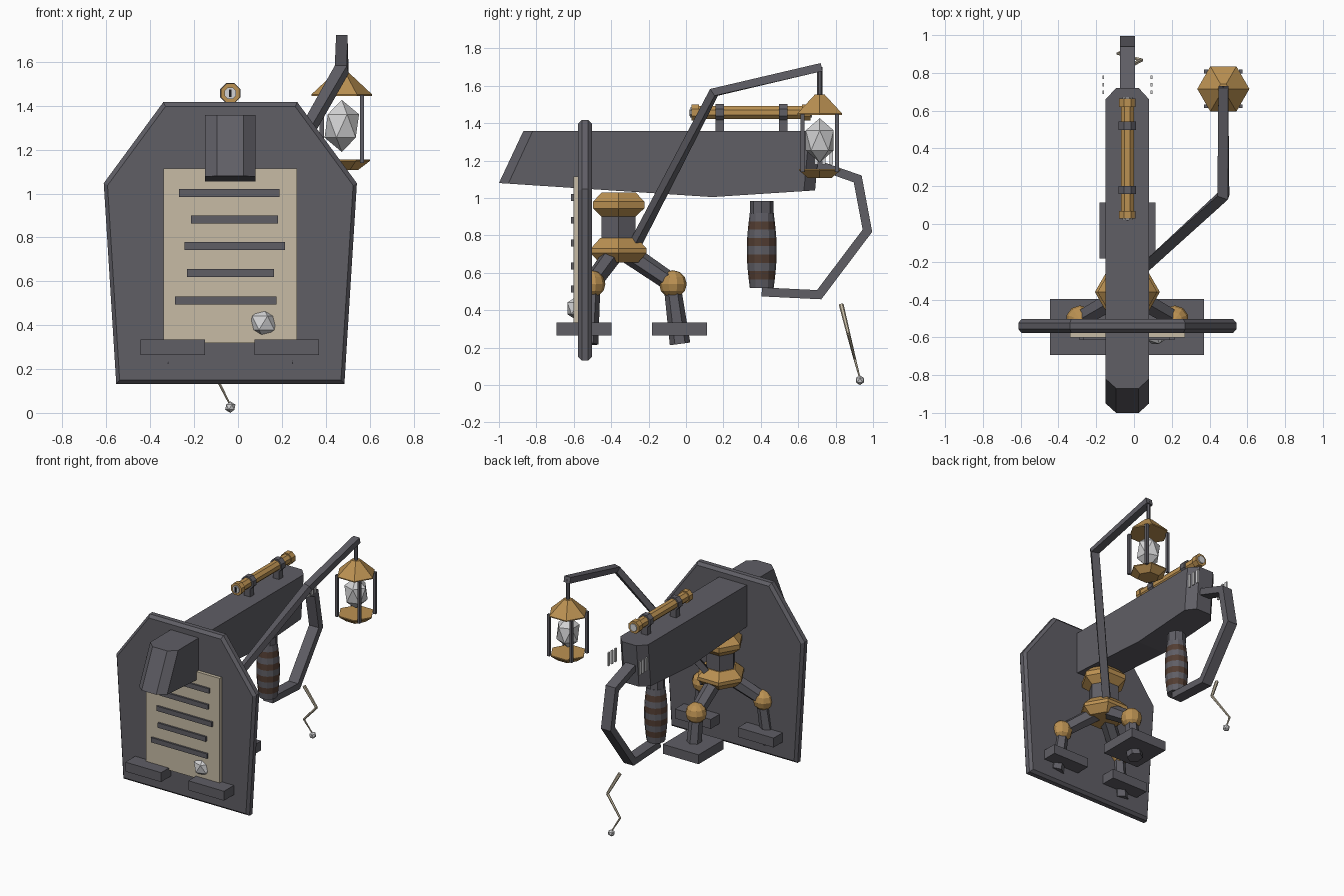
import bpy, bmesh, math
from mathutils import Vector

if "Cube" in bpy.data.objects:
    bpy.data.objects.remove(bpy.data.objects["Cube"])

CX = -0.035          # centre line of the mount


def material(name, rgb):
    m = bpy.data.materials.new(name)
    m.diffuse_color = (*rgb, 1)
    m.use_nodes = True
    m.node_tree.nodes["Principled BSDF"].inputs["Base Color"].default_value = m.diffuse_color
    return m


DARK = material("dark_metal", (0.115, 0.112, 0.13))
GOLD = material("brass", (0.50, 0.285, 0.085))
PAPER = material("parchment", (0.57, 0.50, 0.375))
PALE = material("pale_crystal", (0.65, 0.65, 0.66))
BROWN = material("brown_leather", (0.085, 0.047, 0.032))
BLACK = material("black", (0.01, 0.01, 0.012))


def finish(name, bm, *mats):
    bmesh.ops.recalc_face_normals(bm, faces=bm.faces)
    me = bpy.data.meshes.new(name)
    bm.to_mesh(me)
    bm.free()
    for m in mats:
        me.materials.append(m)
    ob = bpy.data.objects.new(name, me)
    bpy.context.collection.objects.link(ob)
    return ob


def loft(name, rings, *mats, rule=None):
    """Skin a list of equal-length point rings and cap both ends."""
    bm = bmesh.new()
    vs = [[bm.verts.new(p) for p in r] for r in rings]
    n = len(vs[0])
    for k, (a, b) in enumerate(zip(vs, vs[1:])):
        for i in range(n):
            j = (i + 1) % n
            f = bm.faces.new((a[i], a[j], b[j], b[i]))
            if rule:
                f.material_index = rule(k)
    bm.faces.new(vs[0][::-1])
    bm.faces.new(vs[-1])
    return finish(name, bm, *mats)


def lathe(name, x, y, profile, n, *mats, rule=None):
    """Upright n-sided turning from (radius, z) pairs."""
    ang = [2 * math.pi * i / n for i in range(n)]
    rings = [[(x + r * math.cos(a), y + r * math.sin(a), z) for a in ang] for r, z in profile]
    return loft(name, rings, *mats, rule=rule)


def rod(name, a, b, r1, r2, n, mat):
    """Straight n-sided rod between two points."""
    a, b = Vector(a), Vector(b)
    q = (b - a).to_track_quat('Z', 'Y')
    ring = [Vector((math.cos(t), math.sin(t), 0)) for t in
            (2 * math.pi * (i + 0.5) / n for i in range(n))]
    return loft(name, [[p + q @ (v * r) for v in ring] for p, r in ((a, r1), (b, r2))], mat)


def box(name, centre, size, mat):
    bm = bmesh.new()
    bmesh.ops.create_cube(bm, size=1)
    for v in bm.verts:
        v.co = Vector(c + s * k for c, s, k in zip(centre, size, v.co))
    return finish(name, bm, mat)


def gem(name, centre, r, mat, stretch=1.0):
    bm = bmesh.new()
    bmesh.ops.create_icosphere(bm, subdivisions=1, radius=r)
    for v in bm.verts:
        v.co = Vector((v.co.x, v.co.y, v.co.z * stretch)) + Vector(centre)
    return finish(name, bm, mat)


def sweep(name, path, ref, hu, hv, mat):
    """Mitred rectangular bar along a polyline."""
    pts, ref, rings = [Vector(p) for p in path], Vector(ref), []
    segs = [(b - a).normalized() for a, b in zip(pts, pts[1:])]
    for i, p in enumerate(pts):
        s0, s1 = segs[max(i - 1, 0)], segs[min(i, len(segs) - 1)]
        t = (s0 + s1).normalized()
        u = t.cross(ref).normalized()
        v = u.cross(t).normalized()
        k = 1 / max(t.dot(s0), 0.5)
        rings.append([p + u * hu * k * a + v * hv * b
                      for a, b in ((1, 1), (-1, 1), (-1, -1), (1, -1))])
    return loft(name, rings, mat)


# Main body: chamfered block with raked nose and a kinked underside
def body_plan(front, back):
    half = [(0.06, front), (0.115, front + 0.05), (0.115, 0.14), (0.115, back - 0.06), (0.06, back)]
    return half + [(-x, y) for x, y in reversed(half)]


def underside(y):
    return 1.005 + (0.075 * (0.14 - y) / 1.14 if y < 0.14 else 0.035 * (y - 0.14) / 0.54)


bm = bmesh.new()
low = [bm.verts.new((CX + x, y, underside(y))) for x, y in body_plan(-1.0, 0.69)]
top = [bm.verts.new((CX + x, y, 1.357)) for x, y in body_plan(-0.87, 0.72)]
for i in range(10):
    j = (i + 1) % 10
    bm.faces.new((low[i], low[j], top[j], top[i]))
bm.faces.new(top)
bm.faces.new([low[i] for i in (0, 1, 2, 7, 8, 9)])
bm.faces.new([low[i] for i in (2, 3, 4, 5, 6, 7)])
finish("body", bm, DARK)

# Shield with bevelled rim
outline = [(-0.52, 0.132), (0.52, 0.132), (0.577, 1.047), (0.305, 1.417), (-0.305, 1.417), (-0.577, 1.047)]
loft("shield", [[(CX + x * s, y, 0.72 + (z - 0.72) * s) for x, z in outline]
                for y, s in ((-0.577, 0.97), (-0.557, 1), (-0.523, 1), (-0.503, 0.97))], DARK)

# Parchment panel with slats and a stone
box("panel", (CX, -0.587, 0.717), (0.61, 0.028, 0.795), PAPER)
for x0, x1, z in ((-0.27, 0.19, 1.003), (-0.215, 0.182, 0.881), (-0.243, 0.214, 0.76),
                  (-0.232, 0.164, 0.637), (-0.288, 0.175, 0.513)):
    box("slat", ((x0 + x1) / 2, -0.6, z), (x1 - x0, 0.03, 0.036), DARK)
gem("front_stone", (0.115, -0.575, 0.41), 0.07, PALE)

# Tripod hub and column
HY = -0.36
lathe("upper_hub", CX, HY, [(0.105, 0.9), (0.158, 0.945), (0.158, 0.98), (0.105, 1.03)], 6, GOLD)
lathe("column", CX, HY, [(0.105, 0.77), (0.105, 0.91)], 6, DARK)
lathe("lower_hub", CX, HY, [(0.12, 0.655), (0.172, 0.705), (0.172, 0.73), (0.115, 0.785)], 6, GOLD)

# Three legs with knees and flat feet
for deg, foot in ((90, (CX, -0.035)), (210, (-0.297, -0.545)), (330, (0.222, -0.545))):
    c, s = math.cos(math.radians(deg)), math.sin(math.radians(deg))

    def at(r, z):
        return (CX + r * c, HY + r * s, z)
    rod("upper_leg", at(0.05, 0.705), at(0.285, 0.545), 0.055, 0.05, 6, DARK)
    rod("lower_leg", at(0.285, 0.54), at(0.328, 0.22), 0.045, 0.055, 6, DARK)
    bm = bmesh.new()
    bmesh.ops.create_uvsphere(bm, u_segments=10, v_segments=6, radius=0.074)
    bmesh.ops.translate(bm, verts=bm.verts, vec=at(0.29, 0.54))
    finish("knee", bm, GOLD)
    box("foot", (*foot, 0.3), (0.295, 0.295, 0.07), DARK)

# Wrapped grip, its mount and the guard bar
grip = [(0.064 + 0.016 * math.sin(math.pi * i / 9), 0.52 + 0.4 * i / 9) for i in range(10)]
lathe("grip", CX, 0.405, grip, 12, DARK, BROWN, rule=lambda k: k % 2)
lathe("grip_mount", CX, 0.405, [(0.064, 0.915), (0.064, 0.985)], 8, DARK)
sweep("guard", [(CX, 0.405, 0.498), (CX, 0.712, 0.483), (CX, 0.97, 0.825),
                (CX, 0.918, 1.102), (CX, 0.68, 1.185)], (1, 0, 0), 0.024, 0.04, DARK)

# Sighting tube on two clamps
rod("sight_tube", (CX, 0.04, 1.457), (CX, 0.66, 1.457), 0.038, 0.038, 8, GOLD)
for y0, y1 in ((0.03, 0.07), (0.62, 0.665)):
    rod("sight_rim", (CX, y0, 1.457), (CX, y1, 1.457), 0.047, 0.047, 8, GOLD)
for y0, y1 in ((0.022, 0.035), (0.66, 0.673)):
    rod("sight_lens", (CX, y0, 1.457), (CX, y1, 1.457), 0.029, 0.029, 8, PALE)
box("lens_slit", (CX, 0.02, 1.457), (0.012, 0.005, 0.035), BLACK)
for y in (0.18, 0.52):
    rod("clamp_ring", (CX, y - 0.022, 1.457), (CX, y + 0.022, 1.457), 0.05, 0.05, 8, DARK)
    box("clamp_post", (CX, y, 1.385), (0.05, 0.044, 0.07), DARK)

# Lantern arm
LX, LY = 0.473, 0.715
sweep("lantern_arm", [(0.015, -0.27, 0.755), (LX, 0.15, 1.565), (LX, 0.725, 1.7)],
      (0, 0, 1), 0.026, 0.022, DARK)
rod("lantern_hook", (LX, LY, 1.7), (LX, LY, 1.53), 0.014, 0.014, 6, DARK)

# Lantern
lathe("lantern_roof", LX, LY, [(0.138, 1.445), (0.138, 1.452), (0.03, 1.553)], 6, GOLD)
lathe("lantern_base", LX, LY, [(0.075, 1.108), (0.128, 1.148), (0.128, 1.156)], 6, GOLD)
for sx in (-1, 1):
    for sy in (-1, 1):
        box("lantern_post", (LX + sx * 0.092, LY + sy * 0.092, 1.295), (0.02, 0.02, 0.31), DARK)
gem("lantern_crystal", (LX, LY, 1.308), 0.088, PALE, 1.35)

# Vent strips beside the rear end
for x in (CX - 0.128, CX + 0.128):
    for y in (0.697, 0.737, 0.777):
        box("vent_strip", (x, y, 1.23), (0.01, 0.02, 0.1), PALE)

# Crooked dangling wand with a bead
wand = [(CX, 0.83, 0.43), (0.04, 0.868, 0.275), (-0.088, 0.902, 0.14), (CX, 0.93, 0.035)]
for i in range(3):
    rod("wand", wand[i], wand[i + 1], 0.013 - 0.003 * i, 0.01 - 0.003 * i, 6, PAPER)
gem("wand_bead", (CX, 0.93, 0.026), 0.026, PALE)
